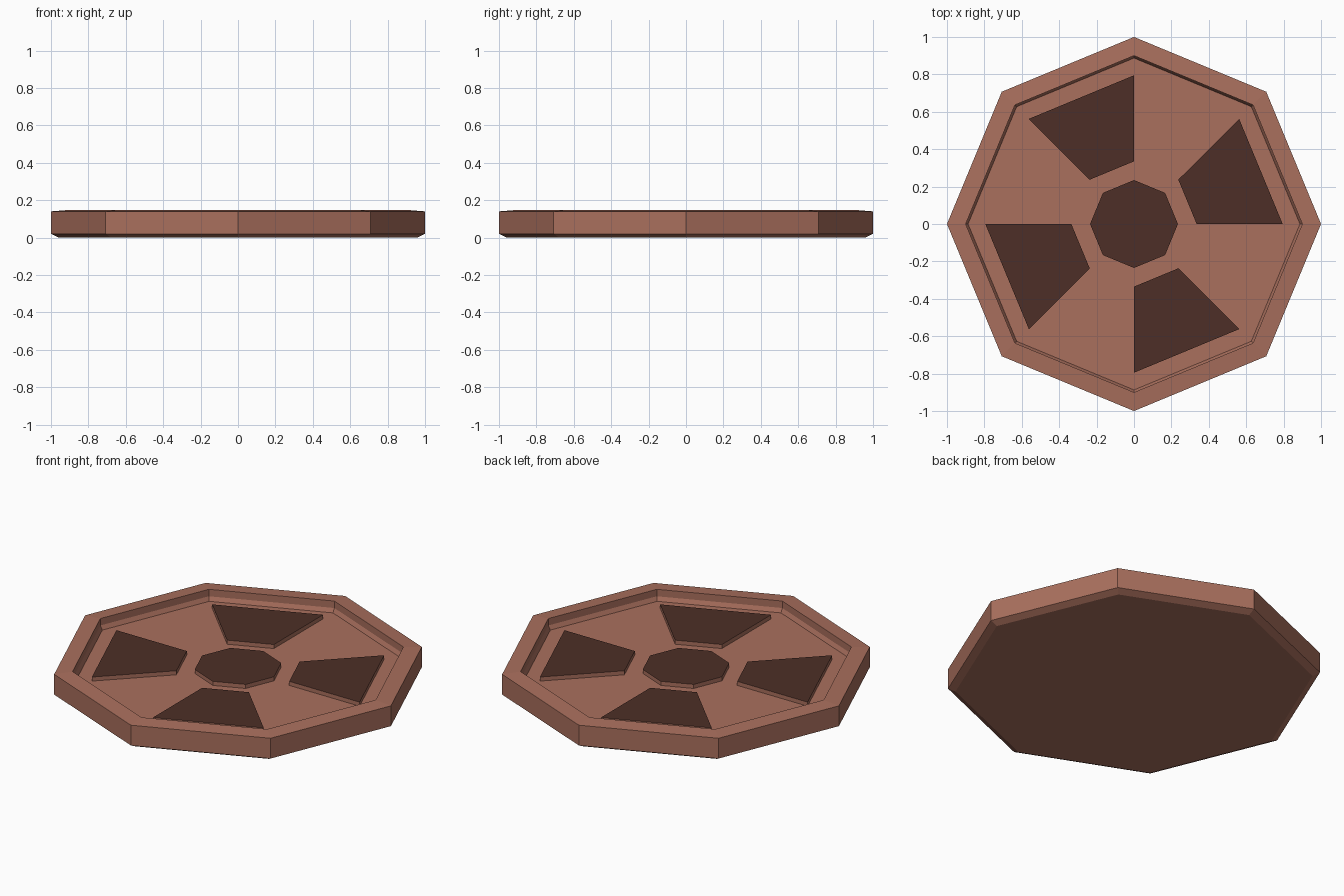
import bpy, bmesh
from math import cos, sin, radians

if "Cube" in bpy.data.objects:
    bpy.data.objects.remove(bpy.data.objects["Cube"])

SIDES = 8
FLOOR, PAD_TOP = 0.083, 0.107


def material(name, color):
    m = bpy.data.materials.new(name)
    m.diffuse_color = (*color, 1)
    m.use_nodes = True
    m.node_tree.nodes["Principled BSDF"].inputs["Base Color"].default_value = m.diffuse_color
    return m


clay = material("clay_brown", (0.40, 0.16, 0.11))
dark = material("dark_brown", (0.075, 0.028, 0.020))


def polar(r, deg, z):
    return (r * cos(radians(deg)), r * sin(radians(deg)), z)


def finish(name, bm, mats):
    bmesh.ops.recalc_face_normals(bm, faces=bm.faces)
    mesh = bpy.data.meshes.new(name)
    bm.to_mesh(mesh)
    bm.free()
    for m in mats:
        mesh.materials.append(m)
    obj = bpy.data.objects.new(name, mesh)
    bpy.context.collection.objects.link(obj)
    return obj


def loft(name, profile):
    """Stack octagon rings along an (r, z) profile and cap both ends."""
    bm = bmesh.new()
    rings = [[bm.verts.new(polar(r, i * 360 / SIDES, z)) for i in range(SIDES)]
             for r, z in profile]
    for a, b in zip(rings, rings[1:]):
        for i in range(SIDES):
            j = (i + 1) % SIDES
            bm.faces.new((a[i], a[j], b[j], b[i]))
    bm.faces.new(rings[0])
    bm.faces.new(rings[-1])
    return finish(name, bm, [clay])


def pad(name, outline):
    """Raised prism on the dish floor, with a dark top."""
    bm = bmesh.new()
    face = bm.faces.new([bm.verts.new(polar(r, a, FLOOR - 0.01)) for r, a in outline])
    ext = bmesh.ops.extrude_face_region(bm, geom=[face], use_keep_orig=True)
    top = [v for v in ext["geom"] if isinstance(v, bmesh.types.BMVert)]
    for v in top:
        v.co.z = PAD_TOP
    for f in bm.faces:
        f.material_index = int(all(v in top for v in f.verts))
    return finish(name, bm, [clay, dark])


# Octagonal dish: chamfered base, sloped rim, inner wall, bevel and floor
loft("dish", [(0.96, 0), (1.0, 0.02), (1.0, 0.14), (0.90, 0.148),
              (0.90, PAD_TOP), (0.887, FLOOR)])

# Central octagonal pad
pad("centre_pad", [(0.235, i * 360 / SIDES) for i in range(SIDES)])

# Four wedge pads, one in every other sector
for k in range(4):
    a = k * 90
    pad(f"wedge_pad_{k + 1}", [(0.335, a), (0.795, a), (0.795, a + 45), (0.335, a + 45)])
